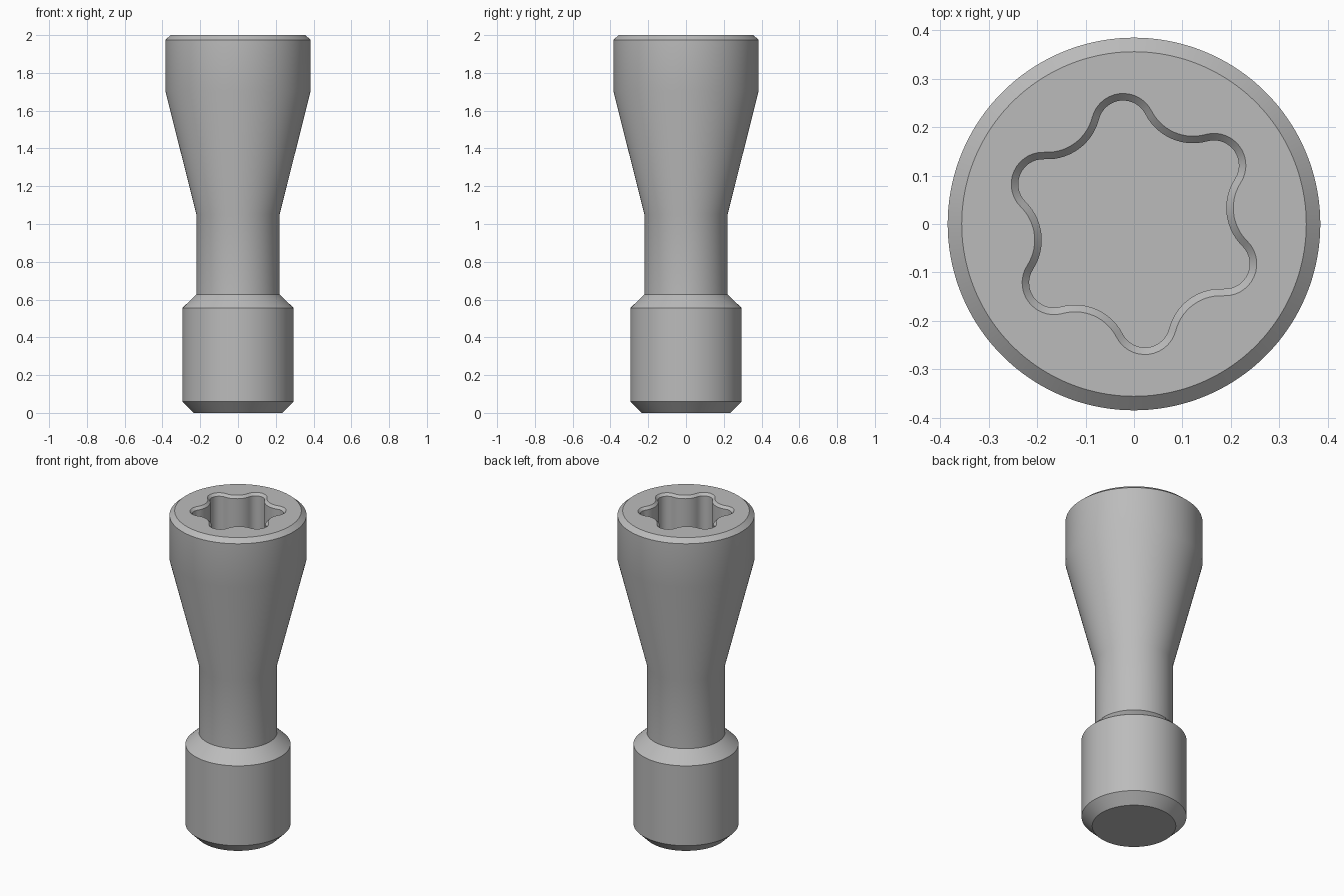
import bpy
import bmesh
from math import sin, cos, tau, radians, atan2, hypot
from mathutils import Matrix, Vector

cube = bpy.data.objects.get("Cube")
if cube:
    bpy.data.objects.remove(cube)

STEPS = 14                 # points per half lobe
COUNT = 12 * STEPS         # points per ring
TURN = radians(36.3)       # direction of the first lobe

# Six-lobe socket outline: tangent lobe and valley arcs
LOBE_R, LOBE_POS = 0.066, 0.205
VALLEY_R, VALLEY_POS = 0.096, 0.303


def circle(radius, z):
    return [Vector((radius * cos(TURN + tau * i / COUNT),
                    radius * sin(TURN + tau * i / COUNT), z)) for i in range(COUNT)]


def lobed(inset, z):
    """Star-shaped ring, shrunk evenly by inset."""
    a = radians(30)
    vx, vy = VALLEY_POS * cos(a), VALLEY_POS * sin(a)
    bend = atan2(vy, vx - LOBE_POS)
    lobe, valley = LOBE_R - inset, VALLEY_R + inset
    half = STEPS // 2
    # From the lobe tip to the valley bottom
    side = [Vector((LOBE_POS + lobe * cos(bend * i / half),
                    lobe * sin(bend * i / half), z)) for i in range(half)]
    for i in range(half + 1):
        t = bend + (a - bend) * i / half
        side.append(Vector((vx - valley * cos(t), vy - valley * sin(t), z)))
    # Reflect across the valley direction to reach the next tip
    flip = Matrix.Rotation(a, 3, 'Z') @ Matrix.Diagonal((1, -1, 1)) @ Matrix.Rotation(-a, 3, 'Z')
    sector = side + [flip @ p for p in reversed(side[1:-1])]
    return [Matrix.Rotation(TURN + tau * k / 6, 3, 'Z') @ p
            for k in range(6) for p in sector]


# Rings from the base, up the outside, and down into the socket
outside = [(0.235, 0), (0.295, 0.06), (0.295, 0.555), (0.22, 0.627), (0.22, 1.05),
           (0.385, 1.705), (0.385, 1.975), (0.356, 2)]
socket = [(0, 2), (0.0145, 1.985), (0.0145, 1.65)]
rings = [circle(r, z) for r, z in outside] + [lobed(d, z) for d, z in socket]

bm = bmesh.new()
loops = [[bm.verts.new(p) for p in ring] for ring in rings]
for low, high in zip(loops, loops[1:]):
    for i in range(COUNT):
        j = (i + 1) % COUNT
        bm.faces.new((low[i], low[j], high[j], high[i]))
bm.faces.new(list(reversed(loops[0])))   # base
bm.faces.new(loops[-1])                  # socket floor
mesh = bpy.data.meshes.new("screw_body")
bm.to_mesh(mesh)
bm.free()

# Plain metal grey
steel = bpy.data.materials.new("steel_grey")
steel.use_nodes = True
grey = (0.5, 0.5, 0.5, 1)
steel.diffuse_color = grey
steel.node_tree.nodes["Principled BSDF"].inputs["Base Color"].default_value = grey
mesh.materials.append(steel)

body = bpy.data.objects.new("screw_body", mesh)
bpy.context.collection.objects.link(body)
bpy.ops.object.select_all(action='DESELECT')
body.select_set(True)
bpy.context.view_layer.objects.active = body
bpy.ops.object.shade_smooth_by_angle(angle=radians(30))
